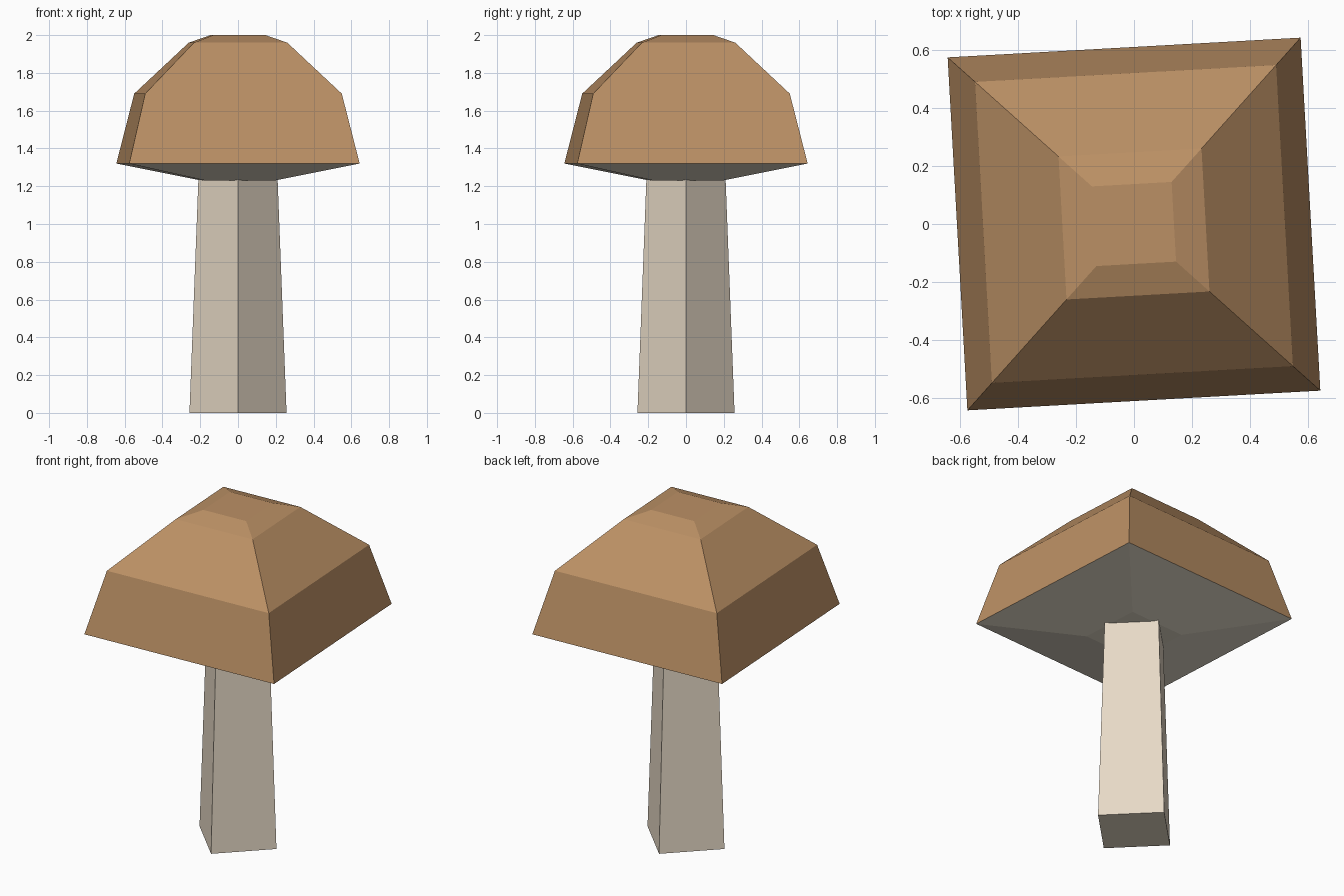
import bpy, bmesh
from math import cos, sin, radians

cube = bpy.data.objects.get("Cube")
if cube:
    bpy.data.objects.remove(cube, do_unlink=True)


def material(name, colour):
    mat = bpy.data.materials.new(name)
    mat.use_nodes = True
    mat.diffuse_color = (*colour, 1)
    mat.node_tree.nodes["Principled BSDF"].inputs["Base Color"].default_value = (*colour, 1)
    return mat


def square_loft(name, rings, turn, mats):
    """Stack square rings of (corner radius, height), listed bottom to top, and close both ends."""
    bm = bmesh.new()
    loops = [[bm.verts.new((r * cos(radians(turn + 90 * i)), r * sin(radians(turn + 90 * i)), z))
              for i in range(4)] for r, z in rings]
    for low, high in zip(loops, loops[1:]):
        for i in range(4):
            j = (i + 1) % 4
            bm.faces.new((low[i], low[j], high[j], high[i]))
    bm.faces.new(loops[0][::-1])
    bm.faces.new(loops[-1])
    bm.normal_update()
    # Downward faces take the last material
    for face in bm.faces:
        face.material_index = len(mats) - 1 if face.normal.z < -0.3 else 0
    mesh = bpy.data.meshes.new(name)
    bm.to_mesh(mesh)
    bm.free()
    for mat in mats:
        mesh.materials.append(mat)
    obj = bpy.data.objects.new(name, mesh)
    bpy.context.collection.objects.link(obj)
    return obj


brown = material("cap brown", (0.50, 0.28, 0.13))
cream = material("stem cream", (0.80, 0.70, 0.57))
grey = material("gill grey", (0.76, 0.70, 0.58))

# Tapered stem, corners on the axes, running up into the cap
square_loft("stem", [(0.257, 0), (0.208, 1.28)], 0, [cream])

# Faceted cap with a shallow underside
square_loft("cap", [(0.26, 1.23), (0.864, 1.32), (0.737, 1.69), (0.35, 1.96), (0.195, 2.0)],
            48.2, [brown, grey])
